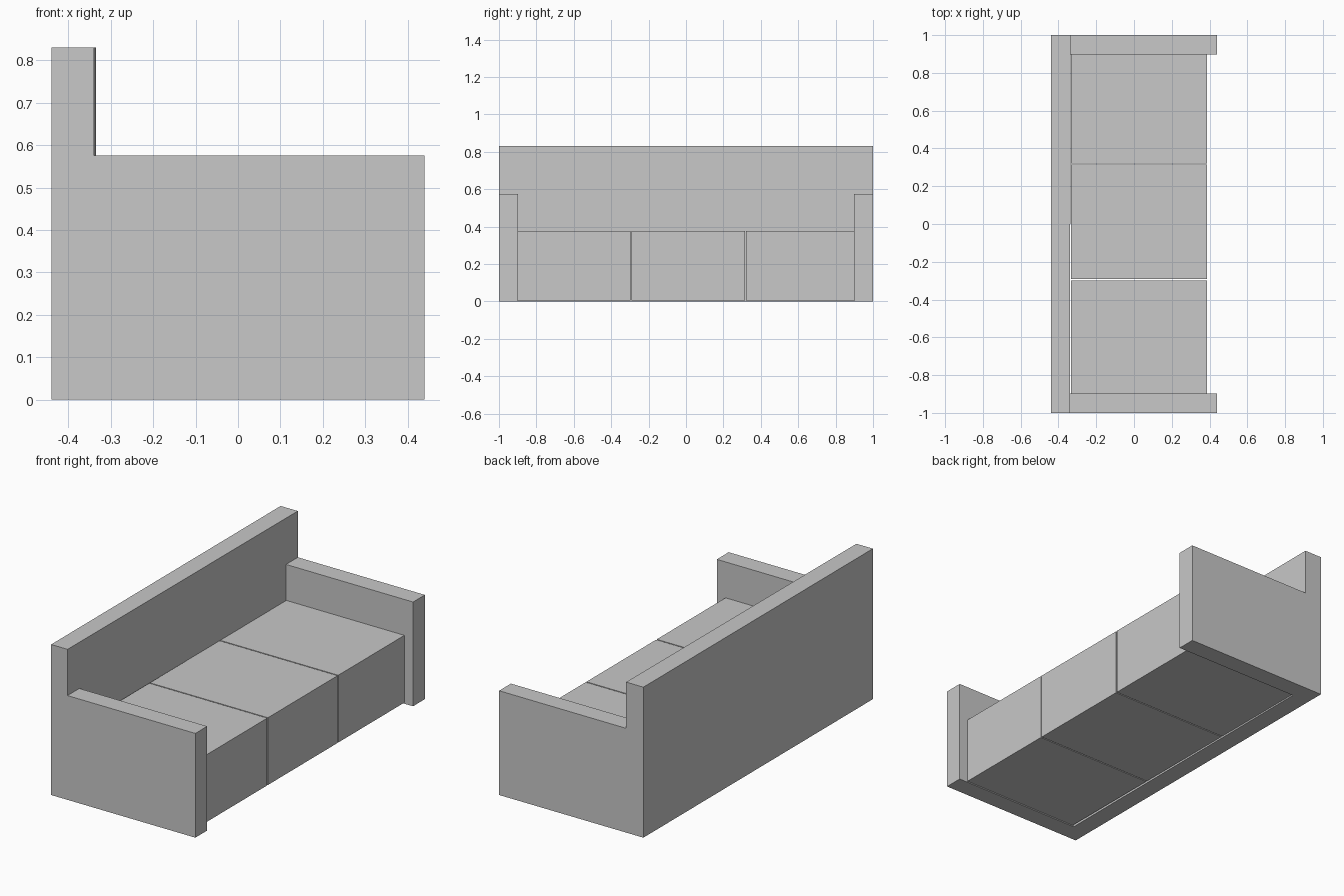
import bpy

default = bpy.data.objects.get("Cube")
if default:
    bpy.data.objects.remove(default, do_unlink=True)

# One plain grey for the whole sofa
grey = bpy.data.materials.new("light grey")
grey.use_nodes = True
colour = (0.58, 0.58, 0.58, 1)
grey.diffuse_color = colour
grey.node_tree.nodes["Principled BSDF"].inputs["Base Color"].default_value = colour


def block(name, x, y, z):
    """Box spanning the given (low, high) range on each axis."""
    centre = [(a + b) / 2 for a, b in (x, y, z)]
    bpy.ops.mesh.primitive_cube_add(size=1, location=centre)
    obj = bpy.context.object
    obj.name = name
    obj.scale = [b - a for a, b in (x, y, z)]
    bpy.ops.object.transform_apply(location=True, rotation=False, scale=True)
    obj.data.materials.append(grey)
    return obj


BACK, FRONT = -0.44, 0.44
BACKREST = -0.335
ARM_INNER = 0.897

# Tall backrest, very slightly out of square
backrest = block("backrest", (BACK, BACKREST), (-1, 1), (0, 0.83))
for v in backrest.data.vertices:
    if v.co.y < 0 and v.co.x > -0.4:
        v.co.x -= 0.005

# Armrests at both ends
for side, name in ((1, "left_armrest"), (-1, "right_armrest")):
    y = sorted((side * ARM_INNER, side))
    block(name, (BACKREST - 0.005, FRONT), y, (0, 0.575))

# Three seat blocks with narrow gaps, raised just off the floor
edges = (-ARM_INNER, -0.295, 0.318, ARM_INNER)
for i, name in enumerate(("right_seat", "middle_seat", "left_seat")):
    low = edges[i] + (0.003 if i > 0 else 0)
    high = edges[i + 1] - (0.003 if i < 2 else 0)
    block(name, (BACKREST + 0.002, 0.387), (low, high), (0.006, 0.377))
